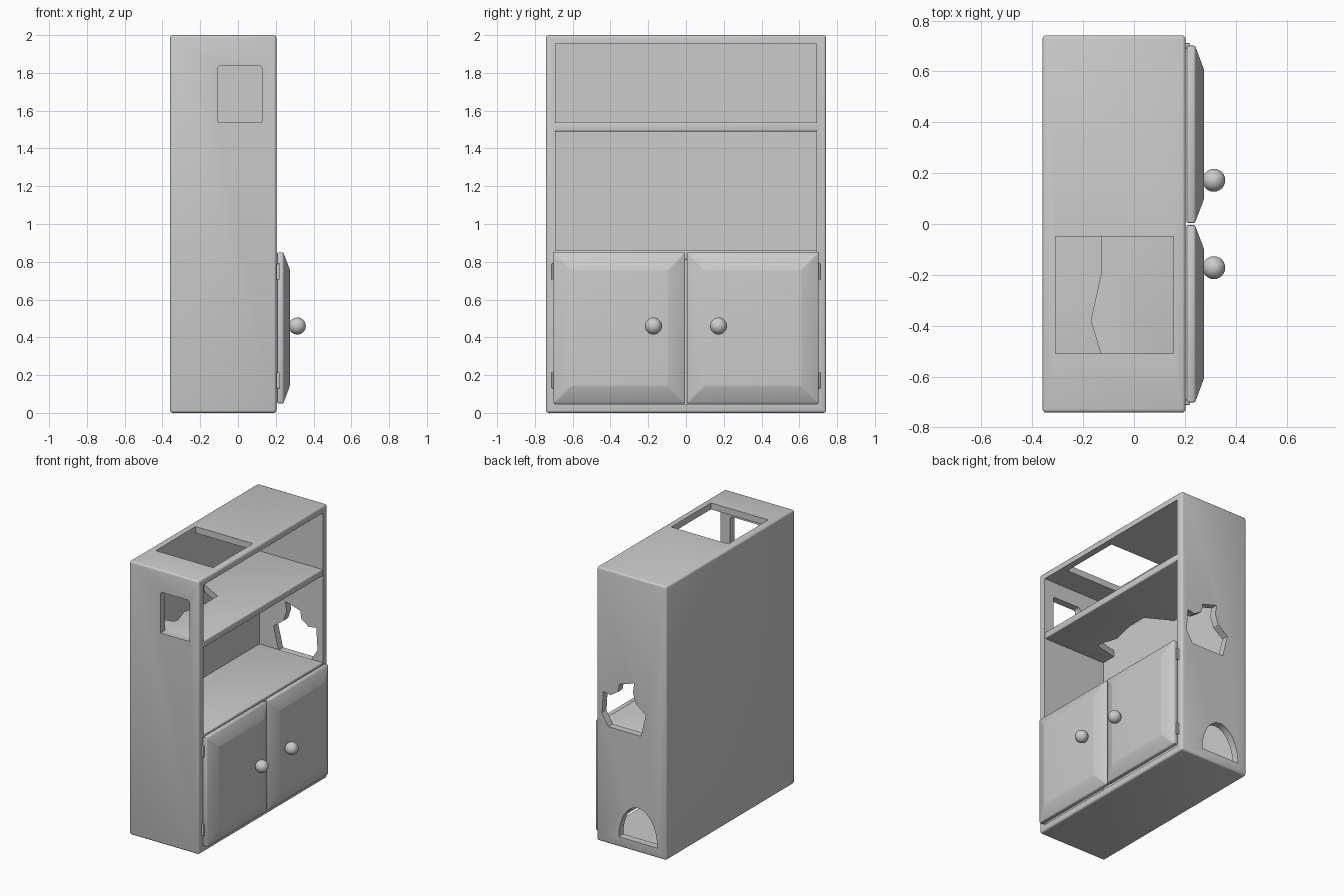
import bpy, bmesh, math
from mathutils import Vector

if "Cube" in bpy.data.objects:
    bpy.data.objects.remove(bpy.data.objects["Cube"])


def make(name, bm, bevel=0, segments=3):
    """Turn a bmesh into an object, optionally rounding its edges."""
    bmesh.ops.recalc_face_normals(bm, faces=bm.faces[:])
    if bevel:
        bmesh.ops.bevel(bm, geom=bm.edges[:], offset=bevel, segments=segments,
                        profile=0.5, affect='EDGES')
    me = bpy.data.meshes.new(name)
    bm.to_mesh(me)
    bm.free()
    ob = bpy.data.objects.new(name, me)
    bpy.context.collection.objects.link(ob)
    return ob


def loft(name, loops, bevel=0, segments=3):
    """Closed solid through a list of equal-length point loops."""
    bm = bmesh.new()
    rings = [[bm.verts.new(p) for p in loop] for loop in loops]
    n = len(rings[0])
    for a, b in zip(rings, rings[1:]):
        for i in range(n):
            bm.faces.new((a[i], a[(i + 1) % n], b[(i + 1) % n], b[i]))
    bm.faces.new(rings[0])
    bm.faces.new(rings[-1])
    return make(name, bm, bevel, segments)


def box(name, x0, x1, y0, y1, z0, z1, bevel=0):
    return loft(name, [[(x0, y0, z), (x1, y0, z), (x1, y1, z), (x0, y1, z)]
                       for z in (z0, z1)], bevel)


def side_prism(name, outline, y0, y1):
    return loft(name, [[(x, y, z) for x, z in outline] for y in (y0, y1)])


def cut(target, cutter):
    mod = target.modifiers.new("cut", 'BOOLEAN')
    mod.operation = 'DIFFERENCE'
    mod.solver = 'EXACT'
    mod.object = cutter
    bpy.context.view_layer.objects.active = target
    bpy.ops.object.modifier_apply(modifier=mod.name)
    bpy.data.objects.remove(cutter, do_unlink=True)


def smooth(ob, angle=30):
    bpy.ops.object.select_all(action='DESELECT')
    ob.select_set(True)
    bpy.context.view_layer.objects.active = ob
    bpy.ops.object.shade_smooth_by_angle(angle=math.radians(angle))


# Cabinet body: hollow box open on the +x side
body = box("cabinet_body", -0.36, 0.203, -0.742, 0.742, 0, 2, 0.014)
cut(body, box("cavity", -0.31, 0.4, -0.69, 0.69, 0.045, 1.953))

# Square opening in the roof
cut(body, box("roof_cutter", -0.308, 0.155, -0.51, -0.05, 1.8, 2.2))

# Window in the -y side, rounded at its top corners
r = 0.018
window = [(-0.107, 1.54), (0.127, 1.54)]
for cx, start in ((0.127 - r, 0), (-0.107 + r, 90)):
    for k in range(5):
        t = math.radians(start + 22.5 * k)
        window.append((cx + r * math.cos(t), 1.84 - r + r * math.sin(t)))
cut(body, side_prism("window_cutter", window, -0.9, -0.6))

# Arched opening low in the +y side
arch = [(-0.132 + 0.156 * math.cos(math.pi * k / 16),
         0.073 + 0.25 * math.sin(math.pi * k / 16)) for k in range(17)]
cut(body, side_prism("arch_cutter", arch, 0.6, 0.9))

# Ragged hole in the middle of the +y side
ragged = [(0.11, 0.855), (0.16, 0.94), (0.15, 1.10), (0.09, 1.09), (0.03, 1.13),
          (0.02, 1.19), (-0.10, 1.225), (-0.09, 1.155), (-0.115, 1.08),
          (-0.195, 1.02), (-0.155, 0.855)]
cut(body, side_prism("ragged_cutter", ragged, 0.6, 0.9))
smooth(body)

# Upper shelf with a broken-out gap at the back
shelf = box("upper_shelf", -0.315, 0.2, -0.695, 0.695, 1.49, 1.54, 0.008)
gap = [(-0.4, -0.59), (-0.31, -0.58), (-0.14, -0.54), (-0.13, -0.51), (-0.17, -0.38),
       (-0.13, -0.20), (-0.13, -0.05), (-0.31, 0.05), (-0.4, 0.09)]
cut(shelf, loft("gap_cutter", [[(x, y, z) for x, y in gap] for z in (1.4, 1.6)]))
smooth(shelf)

# Counter board above the cupboard
smooth(box("counter", -0.315, 0.2, -0.695, 0.695, 0.81, 0.86, 0.008))

# Pair of raised-panel doors, each with a knob and two hinges
for side, s in (("left", -1), ("right", 1)):
    loops = []
    for x, inset in ((0.207, 0), (0.24, 0), (0.275, 0.093)):
        a, b = 0.004 + inset, 0.702 - inset
        z0, z1 = 0.05 + inset, 0.85 - inset
        loops.append([(x, s * a, z0), (x, s * b, z0), (x, s * b, z1), (x, s * a, z1)])
    smooth(loft(side + "_door", loops, 0.006, 2))

    bm = bmesh.new()
    bmesh.ops.create_uvsphere(bm, u_segments=24, v_segments=16, radius=0.045)
    bmesh.ops.translate(bm, verts=bm.verts[:], vec=Vector((0.314, s * 0.172, 0.46)))
    smooth(make(side + "_knob", bm))

    for level, z in (("lower", 0.172), ("upper", 0.748)):
        y0, y1 = sorted((s * 0.69, s * 0.711))
        box(f"{side}_{level}_hinge", 0.198, 0.221, y0, y1, z - 0.043, z + 0.043, 0.003)
